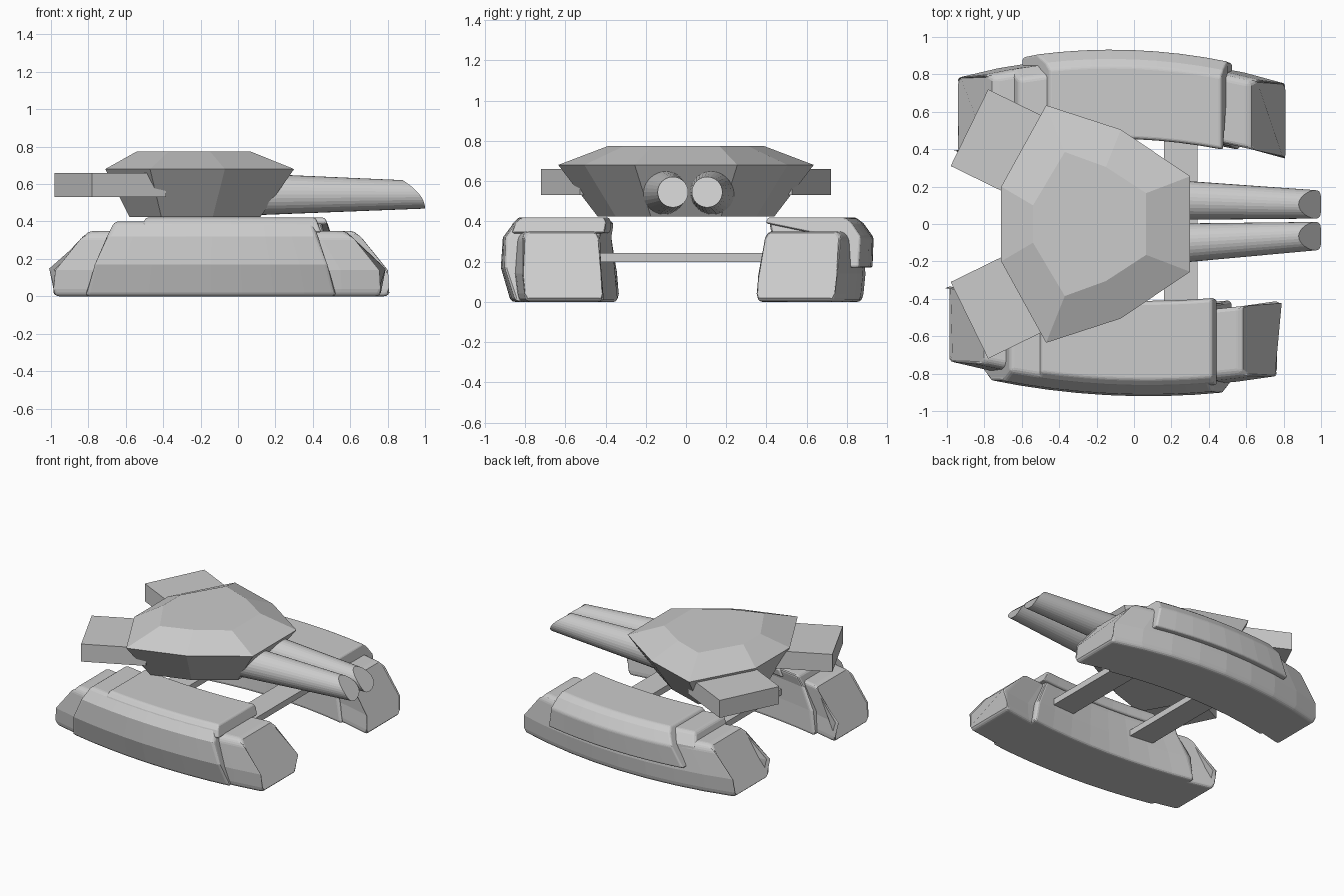
import bpy, math
from mathutils import Vector

if "Cube" in bpy.data.objects:
    bpy.data.objects.remove(bpy.data.objects["Cube"])


def make(name, verts, faces):
    me = bpy.data.meshes.new(name)
    me.from_pydata(verts, [], faces)
    me.validate()
    ob = bpy.data.objects.new(name, me)
    bpy.context.collection.objects.link(ob)
    return ob


def loft(name, rings):
    """Bridge equal-sized closed rings and cap both ends."""
    n = len(rings[0])
    verts = [p for r in rings for p in r]
    faces = []
    for i in range(len(rings) - 1):
        for j in range(n):
            a, b = i * n + j, i * n + (j + 1) % n
            faces.append((a, b, b + n, a + n))
    faces.append(tuple(reversed(range(n))))
    faces.append(tuple(range(len(verts) - n, len(verts))))
    ob = make(name, verts, faces)
    import bmesh
    bm = bmesh.new()
    bm.from_mesh(ob.data)
    bmesh.ops.recalc_face_normals(bm, faces=bm.faces)
    bm.to_mesh(ob.data)
    bm.free()
    return ob


def box(name, center, size, angle=0):
    x, y, z = [s / 2 for s in size]
    rings = [[(-x, -y, h), (x, -y, h), (x, y, h), (-x, y, h)] for h in (-z, z)]
    ob = loft(name, rings)
    ob.location = center
    ob.rotation_euler.z = angle
    return ob


def bowed(name, rows, bow, side, shift, bevel=0.02, n=8):
    """Bowed slab; rows are (z, inner offset, outer offset, x start, x end)."""
    rings = []
    for i in range(n + 1):
        u = i / n

        def point(row, off):
            x = row[3] + (row[4] - row[3]) * u + shift
            return (x, side * (bow(x) + off), row[0])
        rings.append([point(r, r[2]) for r in rows] +
                     [point(r, r[1]) for r in reversed(rows)])
    ob = loft(name, rings)
    mod = ob.modifiers.new("soft_edges", 'BEVEL')
    mod.width, mod.segments = bevel, 3
    mod.limit_method, mod.angle_limit = 'ANGLE', math.radians(35)
    return ob


# Track pods: long core with sloped ends, raised middle housing, armour panel
for tag, side, shift, (m, k, s), (hin, hout) in (
        ("left", 1, 0.0, (0.69, 0.164, -0.04), (-0.23, 0.19)),
        ("right", -1, -0.045, (0.67, 0.122, 0.018), (-0.25, 0.25))):
    bow = lambda x, m=m, k=k, s=s: m - k * x * x + s * x
    bowed(tag + "_track_core", [
        (0.00, -0.20, 0.18, -0.93, 0.80),
        (0.04, -0.20, 0.19, -0.955, 0.82),
        (0.14, -0.19, 0.20, -0.945, 0.815),
        (0.32, -0.20, 0.18, -0.80, 0.67),
        (0.35, -0.20, 0.15, -0.74, 0.61)], bow, side, shift)
    bowed(tag + "_track_housing", [
        (0.00, hin + 0.01, hout - 0.05, -0.77, 0.57),
        (0.17, hin + 0.02, hout, -0.73, 0.53),
        (0.32, hin + 0.02, hout - 0.01, -0.655, 0.47),
        (0.40, hin, hout - 0.07, -0.615, 0.445)], bow, side, shift)
    if side == 1:
        # panel wraps over the outer side
        rows = [(0.17, 0.10, 0.235, -0.60, 0.525),
                (0.32, 0.10, 0.24, -0.52, 0.50),
                (0.39, -0.24, 0.19, -0.47, 0.48),
                (0.42, -0.23, 0.15, -0.45, 0.465)]
    else:
        rows = [(0.34, -0.25, 0.21, -0.48, 0.49),
                (0.39, -0.26, 0.19, -0.46, 0.475),
                (0.42, -0.25, 0.16, -0.45, 0.46)]
    bowed(tag + "_armour_panel", rows, bow, side, shift, 0.012)

# Cross bars joining the pods
for tag, x in (("front", 0.25), ("rear", -0.41)):
    box(tag + "_cross_bar", (x, 0, 0.22), (0.18, 1.04, 0.045))

# Faceted turret: octagonal rings at three heights
rim = [(-0.71, 0.20), (-0.47, 0.635), (-0.07, 0.505), (0.30, 0.255)]
roof = [(-0.54, 0.10), (-0.37, 0.385), (-0.15, 0.305), (0.065, 0.165)]
base = [(-0.58, 0.14), (-0.41, 0.44), (-0.135, 0.35), (0.12, 0.175)]


def mirrored(half, z):
    return [(x, y, z) for x, y in half] + [(x, -y, z) for x, y in reversed(half)]


loft("turret", [mirrored(base, 0.425), mirrored(rim, 0.68), mirrored(roof, 0.775)])

# Angled boxes at the back of the turret
for tag, side in (("left", 1), ("right", -1)):
    a = math.atan2(-0.44 * side, 0.9)
    along = Vector((0.9, -0.44 * side, 0)).normalized()
    c = Vector((-0.88, 0.515 * side, 0.595)) + along * 0.22
    box(tag + "_turret_box", c, (0.44, 0.456, 0.13), a)

# Tapered twin barrels with slanted muzzles
for tag, y0, y1 in (("left", 0.135, 0.105), ("right", -0.115, -0.065)):
    rings = []
    for x, y, r, cut in ((0.0, y0, 0.115, 0), (1.0, y1, 0.076, 0.12)):
        ring = []
        for i in range(32):
            t = 2 * math.pi * i / 32
            up = (math.sin(t) + 1) / 2
            ring.append((x - cut * up * up, y + r * math.cos(t),
                         0.545 + r * math.sin(t)))
        rings.append(ring)
    loft(tag + "_barrel", rings)
